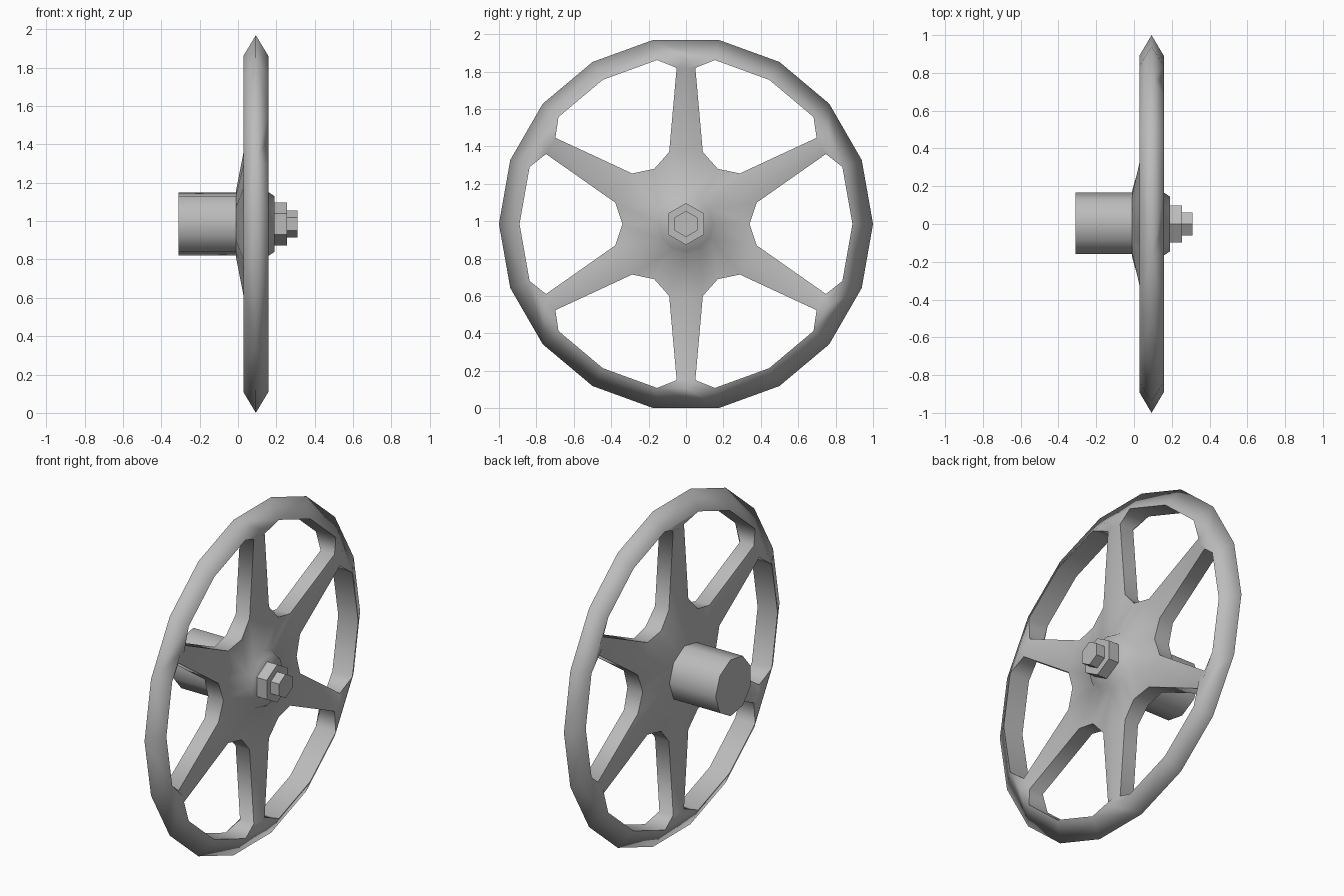
import bpy, bmesh
from math import sin, cos, radians, pi

cube = bpy.data.objects.get("Cube")
if cube:
    bpy.data.objects.remove(cube)

CZ = 0.985      # axle height
XM = 0.093      # middle plane of the wheel

grey = bpy.data.materials.new("plain_grey")
grey.use_nodes = True
grey.diffuse_color = (0.5, 0.5, 0.5, 1)
grey.node_tree.nodes["Principled BSDF"].inputs["Base Color"].default_value = (0.5, 0.5, 0.5, 1)


def finish(bm, name):
    bmesh.ops.recalc_face_normals(bm, faces=bm.faces)
    mesh = bpy.data.meshes.new(name)
    bm.to_mesh(mesh)
    bm.free()
    mesh.materials.append(grey)
    obj = bpy.data.objects.new(name, mesh)
    bpy.context.collection.objects.link(obj)
    return obj


def prism(name, sides, radius, x0, x1, turn=0.0, smooth=False):
    """Straight bar along x with a regular cross-section."""
    bm = bmesh.new()
    rings = [[bm.verts.new((x, radius * cos(turn + 2 * pi * i / sides),
                            CZ + radius * sin(turn + 2 * pi * i / sides)))
              for i in range(sides)] for x in (x0, x1)]
    for ring in rings:
        cap = bm.faces.new(ring)
        for e in cap.edges:
            e.smooth = False
    for i in range(sides):
        j = (i + 1) % sides
        f = bm.faces.new((rings[0][i], rings[0][j], rings[1][j], rings[1][i]))
        f.smooth = smooth
    return finish(bm, name)


def build_wheel():
    bm = bmesh.new()

    def vert(angle, radial, side, x):
        """Point at a distance along a spoke direction and sideways from it."""
        a = radians(angle)
        return bm.verts.new((x, radial * cos(a) - side * sin(a),
                             CZ + radial * sin(a) + side * cos(a)))

    # Shared outer edge of the rim
    apex = [vert(20 + 20 * i, 1.0, 0, XM) for i in range(18)]
    outlines = []
    for s in (1, -1):
        hub_x = 0.16 if s > 0 else -0.01
        hub_r = 0.165 if s > 0 else 0.175
        sectors = []
        for k in range(6):
            a = 30 + 60 * k
            sectors.append(dict(
                r0=vert(a - 10, 0.89, 0, XM + s * 0.065),
                m=vert(a, 0.876, 0, XM + s * 0.065),
                r1=vert(a + 10, 0.89, 0, XM + s * 0.065),
                r2=vert(a + 30, 0.89, 0, XM + s * 0.065),
                n0=vert(a, 0.835, -0.05, XM + s * 0.045),
                nc=vert(a, 0.835, 0, XM + s * 0.06),
                n1=vert(a, 0.835, 0.05, XM + s * 0.045),
                b0=vert(a, 0.385, -0.09, XM + s * 0.045),
                bc=vert(a, 0.385, 0, XM + s * 0.062),
                b1=vert(a, 0.385, 0.09, XM + s * 0.045),
                v=vert(a + 30, 0.34, 0, XM + s * 0.05),
                h0=vert(a, hub_r, 0, hub_x),
                h1=vert(a + 30, hub_r, 0, hub_x)))
        outline, hub = [], []
        for k, c in enumerate(sectors):
            n = sectors[(k + 1) % 6]
            o = [apex[(3 * k + i) % 18] for i in range(4)]
            for face in (
                    # rim
                    (o[0], o[1], c["r1"], c["m"], c["r0"]),
                    (o[1], o[2], c["r2"], c["r1"]),
                    (o[2], o[3], n["r0"], c["r2"]),
                    # spoke
                    (c["r0"], c["m"], c["nc"], c["n0"]),
                    (c["m"], c["r1"], c["n1"], c["nc"]),
                    (c["n0"], c["nc"], c["bc"], c["b0"]),
                    (c["nc"], c["n1"], c["b1"], c["bc"]),
                    # hub
                    (c["bc"], c["b1"], c["h0"]),
                    (c["b0"], c["bc"], c["h0"]),
                    (c["b1"], c["v"], c["h1"], c["h0"]),
                    (c["v"], n["b0"], n["h0"], c["h1"])):
                bm.faces.new(face).smooth = True
            outline.append([c["r1"], c["n1"], c["b1"], c["v"],
                            n["b0"], n["n0"], n["r0"], c["r2"]])
            hub += [c["h0"], c["h1"]]
        outlines.append(outline)
        # Raised collar on the outer face, plain cap behind the shaft
        if s > 0:
            top = [bm.verts.new((0.19, v.co.y * 0.88, CZ + (v.co.z - CZ) * 0.88)) for v in hub]
            for i in range(12):
                j = (i + 1) % 12
                bm.faces.new((hub[i], hub[j], top[j], top[i])).smooth = True
            hub = top
        bm.faces.new(hub).smooth = True

    # Walls of the six openings
    for front, back in zip(*outlines):
        for i in range(8):
            j = (i + 1) % 8
            f = bm.faces.new((front[i], front[j], back[j], back[i]))
            f.smooth = True
            for e in f.edges:
                if abs(e.verts[0].co.x - e.verts[1].co.x) < 0.03:
                    e.smooth = False
    return finish(bm, "spoked_wheel")


build_wheel()
prism("shaft", 9, 0.168, -0.31, 0.03, smooth=True)
prism("hex_nut", 6, 0.112, 0.18, 0.255, turn=pi / 2)
prism("bolt_end", 6, 0.07, 0.25, 0.31, turn=pi / 2)
